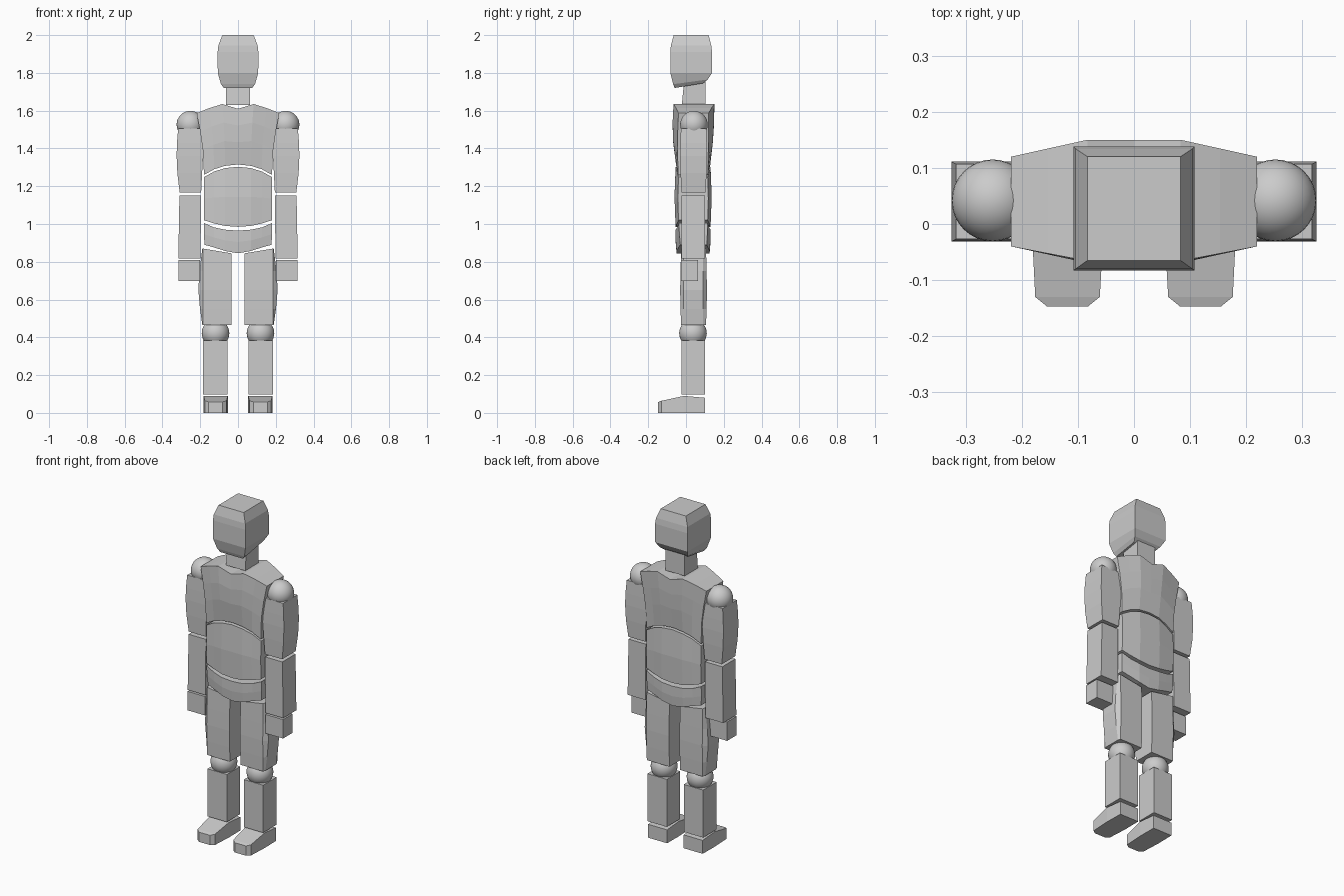
import bpy

if "Cube" in bpy.data.objects:
    bpy.data.objects.remove(bpy.data.objects["Cube"])


def make(name, verts, faces):
    me = bpy.data.meshes.new(name)
    me.from_pydata(verts, [], faces)
    ob = bpy.data.objects.new(name, me)
    bpy.context.collection.objects.link(ob)
    bpy.context.view_layer.objects.active = ob
    ob.select_set(True)
    bpy.ops.object.mode_set(mode='EDIT')
    bpy.ops.mesh.select_all(action='SELECT')
    bpy.ops.mesh.normals_make_consistent(inside=False)
    bpy.ops.object.mode_set(mode='OBJECT')
    ob.select_set(False)
    return ob


def loft(name, rings, s=1):
    n = len(rings[0])
    verts = [(s * x, y, z) for r in rings for x, y, z in r]
    faces = [tuple(range(n)), tuple(range(len(verts) - n, len(verts)))]
    for k in range(len(rings) - 1):
        for i in range(n):
            j = (i + 1) % n
            faces.append((k*n + i, k*n + j, k*n + n + j, k*n + n + i))
    return make(name, verts, faces)


def rect(x0, x1, y0, y1, zf, zb=None):
    zb = zf if zb is None else zb
    return [(x0, y0, zf), (x1, y0, zf), (x1, y1, zb), (x0, y1, zb)]


def ball(name, x, y, z, r):
    bpy.ops.mesh.primitive_uv_sphere_add(segments=32, ring_count=16, radius=r, location=(x, y, z))
    ob = bpy.context.object
    ob.name = name
    bpy.ops.object.shade_smooth_by_angle()
    ob.select_set(False)


def torso(name, bottom, top, levels):
    """Slab of columns; bottom/top are z from centre to side, levels are
    (t, half width, front centre, front side, back centre, back side)."""
    us = [-1, -.7, -.38, 0, .38, .7, 1]
    idx = [3, 2, 1, 0, 1, 2, 3]
    rings = []
    for t, w, fc, fs, bc, bs in levels:
        front, back = [], []
        for u, i in zip(us, idx):
            k = max(0, (abs(u) - .38) / .62)
            z = bottom[i] + (top[i] - bottom[i]) * t
            front.append((u * w, fc + (fs - fc) * k, z))
            back.append((u * w, bc + (bs - bc) * k, z))
        rings.append(front + back[::-1])
    verts = [v for r in rings for v in r]
    n, faces = 14, []
    for k in range(len(rings) - 1):
        for i in range(n):
            j = (i + 1) % n
            faces.append((k*n + i, k*n + j, k*n + n + j, k*n + n + i))
    for base in (0, (len(rings) - 1) * n):
        for i in range(6):
            faces.append((base + i, base + i + 1, base + 12 - i, base + 13 - i))
    make(name, verts, faces)


# Head and neck
loft("head", [rect(-.075, .075, -.06, .09, 1.72, 1.745),
              rect(-.09, .09, -.068, .115, 1.74, 1.765),
              rect(-.107, .107, -.083, .138, 1.80),
              rect(-.108, .108, -.083, .138, 1.91),
              rect(-.104, .104, -.08, .134, 1.945),
              rect(-.083, .083, -.065, .12, 2.0)])
loft("neck", [rect(-.063, .063, -.022, .103, 1.63), rect(-.063, .063, -.01, .103, 1.76)])

# Torso sections
torso("chest", [1.315, 1.308, 1.29, 1.26], [1.61, 1.635, 1.613, 1.587],
      [(0, .18, -.052, -.042, .128, .115), (.4, .186, -.068, -.045, .142, .118),
       (.7, .2, -.071, -.044, .148, .12), (1, .219, -.066, -.04, .15, .12)])
torso("abdomen", [.985, .99, 1.003, 1.02], [1.303, 1.296, 1.278, 1.248],
      [(0, .18, -.055, -.04, .13, .115), (.5, .18, -.061, -.043, .136, .118),
       (1, .18, -.055, -.04, .13, .115)])
torso("pelvis", [.845, .857, .875, .89], [.965, .97, .982, 1.005],
      [(0, .177, -.05, -.03, .125, .11), (.5, .181, -.055, -.035, .13, .113),
       (1, .181, -.055, -.038, .13, .115)])

for s, side in ((1, "left"), (-1, "right")):
    # Arm
    ball(side + "_shoulder_joint", s * .252, .042, 1.526, .073)
    loft(side + "_upper_arm", [rect(.195, .309, -.024, .103, 1.168),
                               rect(.19, .321, -.029, .109, 1.27),
                               rect(.185, .325, -.031, .111, 1.36),
                               rect(.187, .323, -.03, .11, 1.43),
                               rect(.193, .317, -.027, .107, 1.505)], s)
    loft(side + "_forearm", [rect(.198, .316, -.024, .1, .818), rect(.196, .31, -.024, .1, 1.152)], s)
    loft(side + "_hand", [rect(.2, .316, -.026, .063, .697), rect(.2, .316, -.026, .063, .81)], s)

    # Thigh with bulging outer side
    rings = []
    for z, b, d in ((.465, .003, 0), (.55, .015, .003), (.65, .024, .005), (.75, .018, .003), (1, .003, 0)):
        def h(x):
            return z if z < 1 else .845 + .025 * (x - .035) / .15
        pts = [(.035, -.026 - d), (.185, -.026 - d), (.186 + b, -.012),
               (.186 + b, .09), (.185, .106 + d), (.035, .106 + d)]
        rings.append([(x, y, h(x)) for x, y in pts])
    loft(side + "_thigh", rings, s)

    # Lower leg
    ball(side + "_knee_joint", s * .119, .037, .422, .073)
    loft(side + "_shin", [rect(.056, .184, -.025, .101, .098), rect(.056, .184, -.025, .101, .382)], s)

    # Foot with a chamfered toe
    plan = [(.055, .1, .08), (.18, .1, .08), (.182, -.01, .09), (.176, -.13, .064),
            (.155, -.147, .058), (.082, -.147, .058), (.061, -.13, .064), (.054, -.01, .09)]
    verts = [(s * x, y, 0) for x, y, z in plan] + [(s * x, y, z) for x, y, z in plan]
    faces = [(i, (i + 1) % 8, (i + 1) % 8 + 8, i + 8) for i in range(8)]
    for o in (0, 8):
        faces += [tuple(i + o for i in q) for q in ((0, 1, 2, 7), (7, 2, 3, 6), (6, 3, 4, 5))]
    make(side + "_foot", verts, faces)
